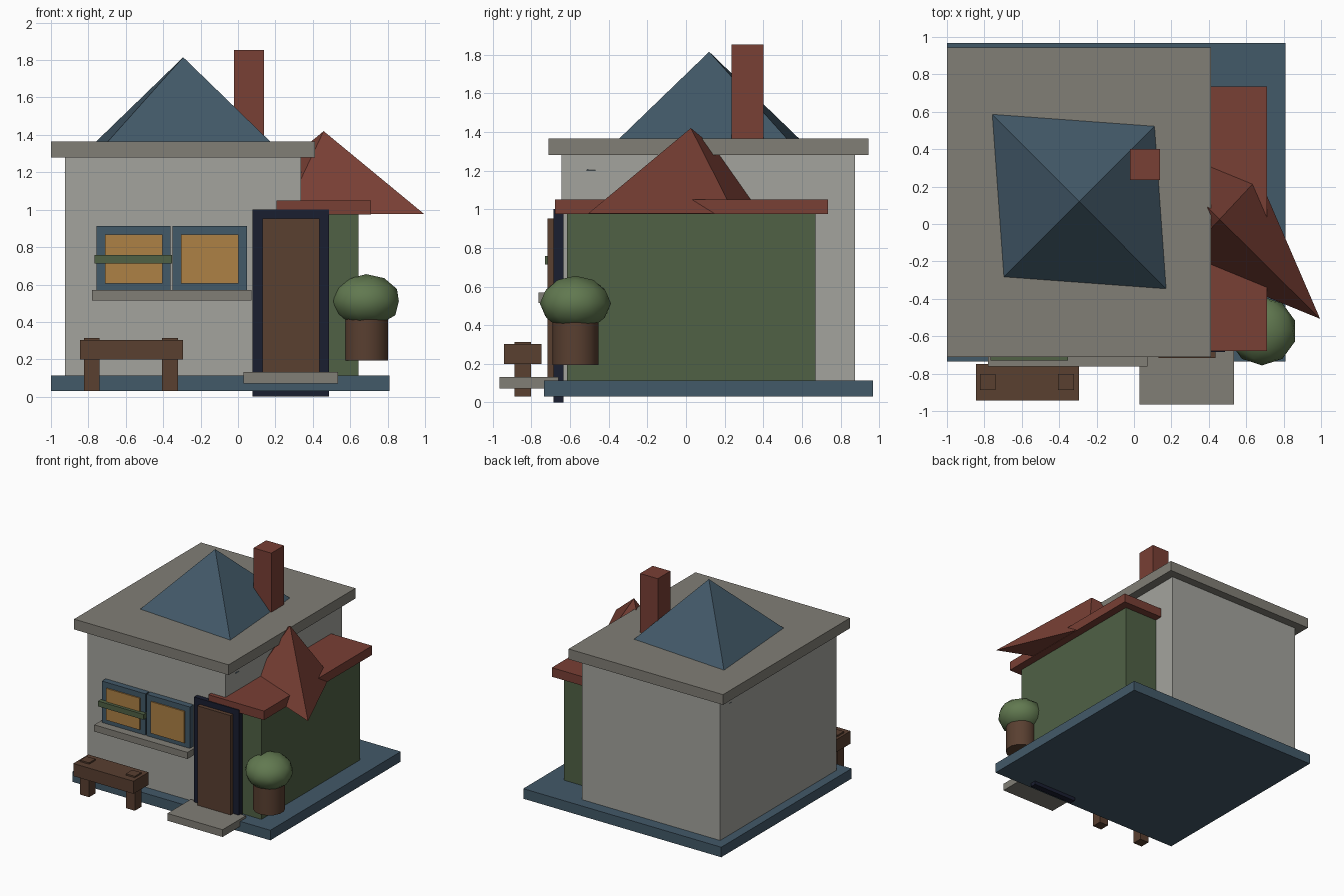
import bpy, bmesh, math

if "Cube" in bpy.data.objects:
    bpy.data.objects.remove(bpy.data.objects["Cube"])


def mat(name, r, g, b):
    m = bpy.data.materials.new(name)
    m.diffuse_color = (r, g, b, 1)
    m.use_nodes = True
    m.node_tree.nodes["Principled BSDF"].inputs["Base Color"].default_value = m.diffuse_color
    return m


SLATE = mat("slate_blue", 0.055, 0.10, 0.14)
STONE = mat("stone", 0.22, 0.21, 0.18)
PLASTER = mat("plaster", 0.37, 0.37, 0.34)
GREEN = mat("green", 0.08, 0.12, 0.06)
RED = mat("red_tile", 0.19, 0.05, 0.035)
WOOD = mat("wood", 0.10, 0.05, 0.03)
NAVY = mat("navy", 0.01, 0.013, 0.03)
AMBER = mat("amber", 0.42, 0.22, 0.06)
LEAF = mat("leaf", 0.12, 0.19, 0.08)


def make(name, verts, faces, m):
    me = bpy.data.meshes.new(name)
    me.from_pydata(verts, [], faces)
    bm = bmesh.new()
    bm.from_mesh(me)
    bmesh.ops.recalc_face_normals(bm, faces=bm.faces)
    bm.to_mesh(me)
    bm.free()
    me.materials.append(m)
    ob = bpy.data.objects.new(name, me)
    bpy.context.collection.objects.link(ob)
    return ob


def box(name, x, y, z, m):
    v = [(a, b, c) for a in x for b in y for c in z]
    f = [(0, 1, 3, 2), (4, 5, 7, 6), (0, 1, 5, 4), (2, 3, 7, 6), (0, 2, 6, 4), (1, 3, 7, 5)]
    return make(name, v, f, m)


def skewed_pyramid(name, apex, base_z, p, q, m):
    """Pyramid on a rhombus base with half diagonals p and q."""
    ax, ay, _ = apex
    v = [(ax + s * d[0], ay + s * d[1], base_z) for s in (1, -1) for d in (p, q)]
    return make(name, v + [apex],
                [(0, 1, 2, 3), (0, 1, 4), (1, 2, 4), (2, 3, 4), (3, 0, 4)], m)


# Ground slab and main block
box("base_slab", (-1, 0.81), (-0.735, 0.968), (0.03, 0.113), SLATE)
box("main_walls", (-0.925, 0.337), (-0.645, 0.875), (0.1, 1.29), PLASTER)
box("main_roof_slab", (-1, 0.412), (-0.712, 0.945), (1.28, 1.365), STONE)
skewed_pyramid("main_roof", (-0.293, 0.12, 1.815), 1.2, (0.635, -0.637), (0.55, 0.55), SLATE)
box("chimney", (-0.022, 0.14), (0.235, 0.4), (1.3, 1.853), RED)

# Side wing
box("wing_walls", (0.27, 0.645), (-0.615, 0.67), (0.1, 0.98), GREEN)
box("wing_roof_slab", (0.205, 0.712), (-0.678, 0.735), (0.975, 1.05), RED)
skewed_pyramid("wing_roof", (0.458, 0.025, 1.42), 0.977, (0.537, -0.532), (0.21, 0.225), RED)

# Door and step
box("door_frame", (0.078, 0.487), (-0.685, -0.635), (0, 1.0), NAVY)
box("door", (0.13, 0.435), (-0.717, -0.66), (0.05, 0.953), WOOD)
box("door_step", (0.03, 0.535), (-0.965, -0.66), (0.072, 0.132), STONE)

# Windows, bar and sill
for side, x0 in (("left", -0.757), ("right", -0.35)):
    box(side + "_window_frame", (x0, x0 + 0.397), (-0.695, -0.62), (0.565, 0.912), SLATE)
    box(side + "_window_pane", (x0 + 0.046, x0 + 0.352), (-0.705, -0.66), (0.605, 0.867), AMBER)
box("window_bar", (-0.768, -0.352), (-0.73, -0.66), (0.713, 0.757), GREEN)
box("window_sill", (-0.78, 0.072), (-0.763, -0.63), (0.515, 0.57), STONE)

# Bench
box("bench_seat", (-0.845, -0.295), (-0.943, -0.748), (0.198, 0.302), WOOD)
for side, x0 in (("left", -0.823), ("right", -0.405)):
    box(side + "_bench_leg", (x0, x0 + 0.083), (-0.887, -0.803), (0.03, 0.314), WOOD)

# Potted bush
bpy.ops.mesh.primitive_cylinder_add(vertices=14, radius=0.12, depth=0.23, location=(0.685, -0.572, 0.31))
pot = bpy.context.object
pot.name = "plant_pot"
pot.data.materials.append(WOOD)
bpy.ops.object.shade_smooth_by_angle(angle=math.radians(35))
bpy.ops.mesh.primitive_ico_sphere_add(subdivisions=2, radius=0.184, location=(0.685, -0.572, 0.512))
bush = bpy.context.object
bush.name = "bush"
bush.scale.z = 0.78
bush.data.materials.append(LEAF)
bpy.ops.object.shade_smooth_by_angle(angle=math.radians(40))
